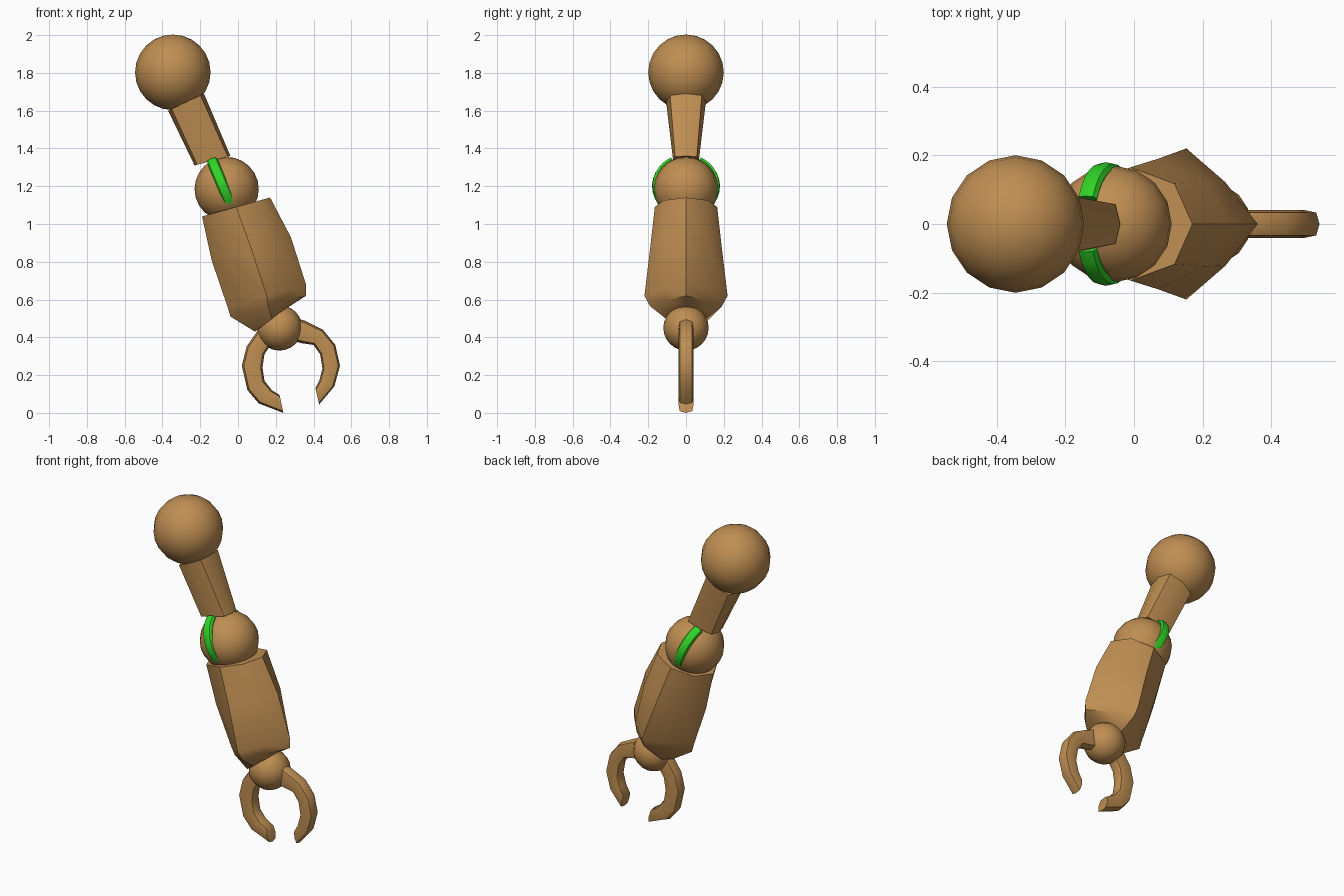
import bpy, bmesh, math
from mathutils import Vector

if "Cube" in bpy.data.objects:
    bpy.data.objects.remove(bpy.data.objects["Cube"])

Y = Vector((0, 1, 0))


def material(name, color):
    m = bpy.data.materials.new(name)
    m.diffuse_color = color
    m.use_nodes = True
    m.node_tree.nodes["Principled BSDF"].inputs["Base Color"].default_value = m.diffuse_color
    return m


brown = material("brown", (0.52, 0.27, 0.085, 1))
green = material("green", (0.03, 0.65, 0.02, 1))


def finish(obj, name, mat, angle):
    obj.name = name
    obj.data.materials.append(mat)
    bpy.ops.object.select_all(action='DESELECT')
    obj.select_set(True)
    bpy.context.view_layer.objects.active = obj
    bpy.ops.object.shade_smooth_by_angle(angle=math.radians(angle))


def ball(name, x, z, r):
    bpy.ops.mesh.primitive_uv_sphere_add(segments=16, ring_count=12, radius=r, location=(x, 0, z))
    finish(bpy.context.object, name, brown, 40)


def ring(c, a, b, k=0.71):
    # eight-sided section: half-axes a and b, k sets how square the corners are
    return [c + a * i + b * j for i, j in
            ((1, 0), (k, k), (0, 1), (-k, k), (-1, 0), (-k, -k), (0, -1), (k, -k))]


def span(p, q, hy, k=0.71):
    # section between two points of the side outline, with half depth hy
    p, q = Vector((p[0], 0, p[1])), Vector((q[0], 0, q[1]))
    return ring((p + q) / 2, (q - p) / 2, Y * hy, k)


def loft(name, rings, mat=brown, angle=40):
    bm = bmesh.new()
    loops = [[bm.verts.new(p) for p in r] for r in rings]
    for r, s in zip(loops, loops[1:]):
        for i in range(8):
            j = (i + 1) % 8
            bm.faces.new((r[i], r[j], s[j], s[i]))
    bm.faces.new(loops[0])
    bm.faces.new(loops[-1])
    bmesh.ops.recalc_face_normals(bm, faces=bm.faces)
    mesh = bpy.data.meshes.new(name)
    bm.to_mesh(mesh)
    bm.free()
    obj = bpy.data.objects.new(name, mesh)
    bpy.context.collection.objects.link(obj)
    finish(obj, name, mat, angle)


# Joints
ball("shoulder_ball", -0.345, 1.803, 0.2)
ball("elbow_ball", -0.06, 1.185, 0.17)
ball("wrist_ball", 0.22, 0.45, 0.12)

# Upper arm: narrows in depth towards the elbow
loft("upper_arm", [span((-0.37, 1.6), (-0.18, 1.69), 0.105, 0.8),
                   span((-0.23, 1.31), (-0.04, 1.36), 0.068, 0.85)])

# Forearm: rounded at the elbow, diamond-shaped near the wrist
loft("forearm", [span((-0.19, 1.04), (0.17, 1.14), 0.165),
                 span((-0.14, 0.81), (0.28, 0.93), 0.19, 0.65),
                 span((-0.055, 0.56), (0.36, 0.68), 0.22, 0.55),
                 span((-0.04, 0.51), (0.36, 0.62), 0.19, 0.55),
                 span((0.09, 0.43), (0.27, 0.565), 0.105)])

# Claw fingers, from wrist to tip (outer point, inner point)
left = [((0.13, 0.48), (0.22, 0.41)), ((0.1, 0.43), (0.18, 0.37)),
        ((0.045, 0.35), (0.14, 0.31)), ((0.02, 0.25), (0.13, 0.24)),
        ((0.05, 0.12), (0.14, 0.17)), ((0.11, 0.05), (0.18, 0.12)),
        ((0.24, 0.0), (0.22, 0.095))]
right = [((0.26, 0.51), (0.25, 0.4)), ((0.35, 0.49), (0.33, 0.37)),
         ((0.45, 0.44), (0.4, 0.36)), ((0.515, 0.36), (0.435, 0.31)),
         ((0.54, 0.25), (0.447, 0.235)), ((0.51, 0.14), (0.43, 0.17)),
         ((0.43, 0.045), (0.41, 0.13))]
for name, pairs in (("claw_left", left), ("claw_right", right)):
    loft(name, [span(p, q, 0.041, 0.8) for p, q in pairs], angle=50)

# Green bands on both sides of the elbow
centre = Vector((-0.08, 0, 1.2))
up = Vector((-0.386, 0, 0.922))
across = Vector((0.922, 0, 0.386)) * 0.03
for side, name in ((-1, "elbow_band_front"), (1, "elbow_band_back")):
    rings = []
    for i in range(9):
        t = math.radians(27 + 98 * i / 8)
        out = up * math.cos(t) + Y * (side * math.sin(t))
        rings.append(ring(centre + out * 0.16, across, out * 0.02, 0.75))
    loft(name, rings, green, 50)
